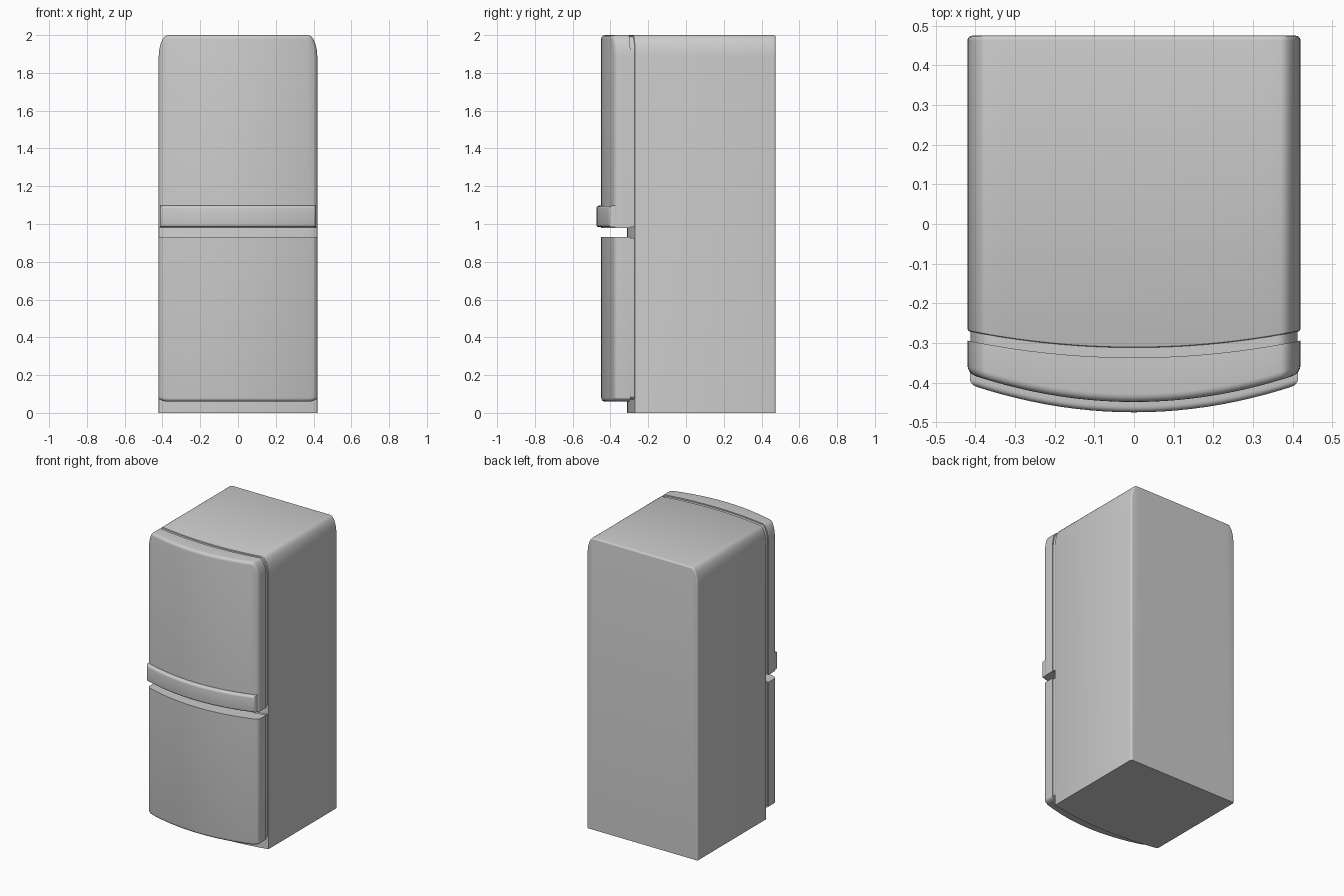
import bpy, bmesh
from math import sin, cos, pi, radians

if "Cube" in bpy.data.objects:
    bpy.data.objects.remove(bpy.data.objects["Cube"])

W = 0.42          # half width of the fridge
CX = 0.05         # width of the corner zone


def arc(mid, sag):
    """Shallow bowed depth curve y(x) across the width."""
    return lambda x: mid + sag * (x / W) ** 2


def shift(f, d):
    return lambda x: f(x) + d


def rounded(face, r, into, steps=4):
    """Loops (inset, y) going from the flat face around a quarter-round rim."""
    return [(r * (1 - sin(t)), shift(face, into * r * (1 - cos(t))))
            for t in (pi / 2 * k / steps for k in range(steps + 1))]


def panel(name, hw, z0, z1, loops, top=0.0, bottom=0.0, inset_top=True, inset_bottom=True):
    """Bowed slab: stacked outline loops; top/bottom are the corner heights."""
    bm = bmesh.new()
    rings = []
    for inset, yf in loops:
        h, rx = hw - inset, CX - inset
        zt = z1 - (inset if inset_top else 0)
        zb = z0 + (inset if inset_bottom else 0)
        rt, rb = max(top - inset, 0), max(bottom - inset, 0)
        right = [(h - rx + rx * cos(t), 1 - sin(t)) for t in (pi / 2 * k / 9 for k in range(10))]
        n = 20
        mid = [(-(h - rx) * (1 - 2 * k / n), 0) for k in range(1, n)]
        cols = [(-x, s) for x, s in right] + mid + right[::-1]

        # cos/sin give the drop of the elliptical corner in each column
        lower = [(x, zb + rb * s) for x, s in cols]
        upper = [(x, zt - rt * s) for x, s in cols]
        rings.append([bm.verts.new((x, yf(x), z)) for x, z in lower + upper[::-1]])
    N = len(rings[0])
    for a, b in zip(rings, rings[1:]):
        for i in range(N):
            j = (i + 1) % N
            bm.faces.new((a[i], a[j], b[j], b[i]))
    for ring in (rings[0], rings[-1]):
        for i in range(N // 2 - 1):
            bm.faces.new((ring[i], ring[i + 1], ring[N - 2 - i], ring[N - 1 - i]))
    bmesh.ops.recalc_face_normals(bm, faces=bm.faces[:])
    me = bpy.data.meshes.new(name)
    bm.to_mesh(me)
    bm.free()
    ob = bpy.data.objects.new(name, me)
    bpy.context.collection.objects.link(ob)
    bpy.ops.object.select_all(action='DESELECT')
    ob.select_set(True)
    bpy.context.view_layer.objects.active = ob
    bpy.ops.object.shade_smooth_by_angle(angle=radians(32))
    return ob


body_front = arc(-0.312, 0.042)
body_back = arc(0.475, 0)
door_back = arc(-0.337, 0.043)
door_front = arc(-0.449, 0.072)
handle_front = arc(-0.475, 0.072)

# Cabinet with bowed front and softened back edges
panel("cabinet", W, 0, 2,
      rounded(body_front, 0.005, 1, 2) + rounded(body_back, 0.012, -1)[::-1],
      top=0.12, inset_bottom=False)

# Upper and lower doors, each with a recessed seal behind it
door_loops = rounded(door_front, 0.02, 1) + [(0, door_back)]
seal_loops = [(0, shift(door_back, -0.003)), (0, shift(body_front, 0.003))]
panel("upper_door", W, 0.98, 2, door_loops, top=0.12, inset_bottom=False)
panel("lower_door", W, 0.06, 0.93, door_loops, bottom=0.022, inset_top=False)
panel("upper_seal", W - 0.007, 0.985, 1.992, seal_loops, top=0.115)
panel("lower_seal", W - 0.007, 0.07, 0.925, seal_loops, bottom=0.02)

# Full-width bowed handle across the bottom of the upper door
panel("handle", W - 0.006, 0.983, 1.097,
      rounded(handle_front, 0.015, 1) + [(0, shift(door_front, 0.008))])
